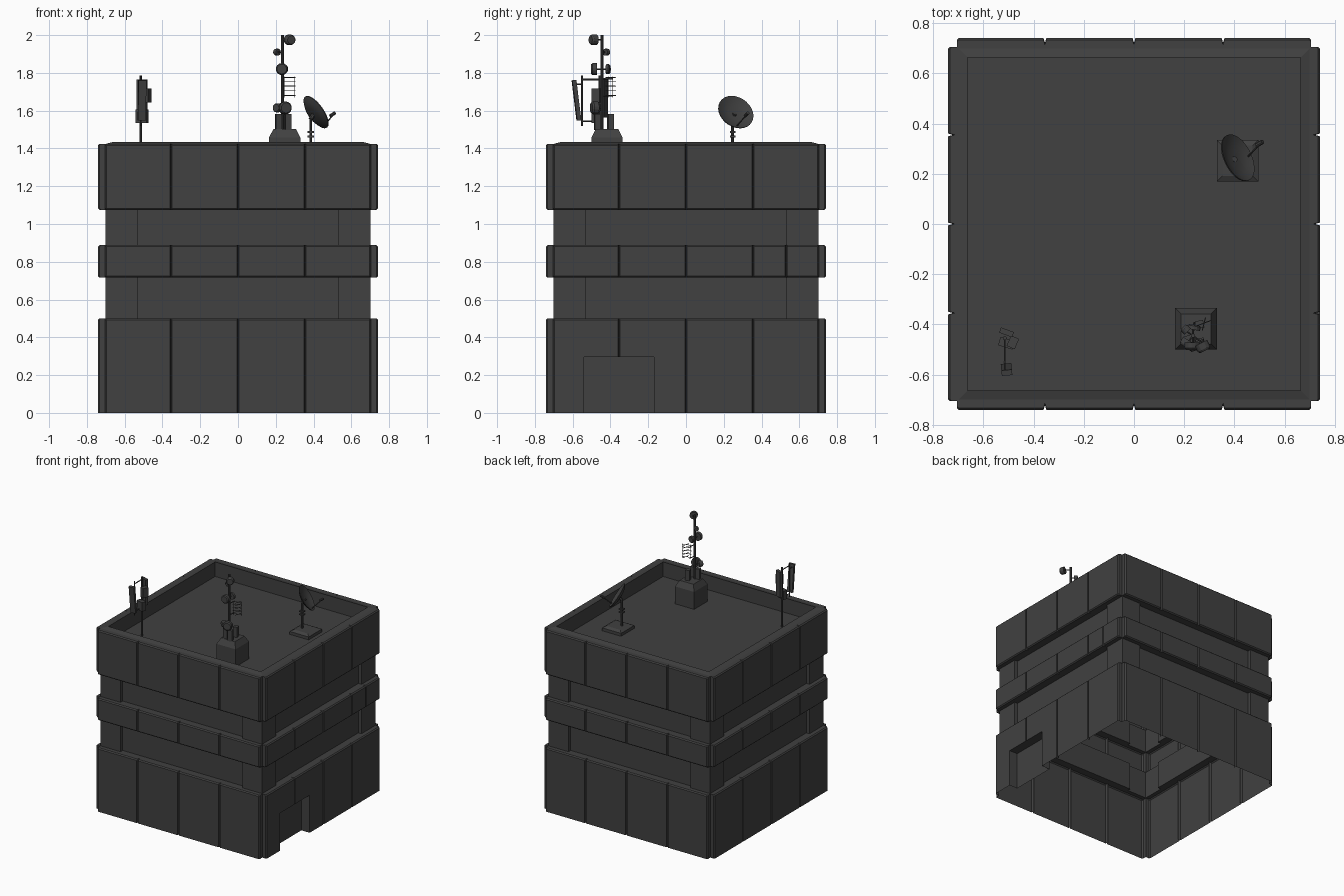
import bpy, bmesh, math
from mathutils import Vector, Matrix

if "Cube" in bpy.data.objects:
    bpy.data.objects.remove(bpy.data.objects["Cube"])

grey = bpy.data.materials.new("dark_grey")
grey.diffuse_color = (0.052, 0.052, 0.052, 1)
grey.use_nodes = True
grey.node_tree.nodes["Principled BSDF"].inputs["Base Color"].default_value = grey.diffuse_color


def finish(name, bm):
    bmesh.ops.recalc_face_normals(bm, faces=bm.faces)
    me = bpy.data.meshes.new(name)
    bm.to_mesh(me)
    bm.free()
    me.materials.append(grey)
    ob = bpy.data.objects.new(name, me)
    bpy.context.collection.objects.link(ob)
    return ob


def frame(pos, axis):
    rot = Vector(axis).to_track_quat('Z', 'Y').to_matrix().to_4x4()
    return Matrix.Translation(pos) @ rot


def rod(bm, a, b, r, n=8, r2=None):
    a, b = Vector(a), Vector(b)
    bmesh.ops.create_cone(bm, cap_ends=True, segments=n, radius1=r,
                          radius2=r if r2 is None else r2, depth=(b - a).length,
                          matrix=frame((a + b) / 2, b - a))


def box(bm, c, s, turn=0, tilt=0):
    m = (Matrix.Translation(c) @ Matrix.Rotation(turn, 4, 'Z')
         @ Matrix.Rotation(tilt, 4, 'X') @ Matrix.Diagonal((*s, 1)))
    bmesh.ops.create_cube(bm, size=1, matrix=m)


def drum(bm, c, axis, r, t):
    d = Vector(axis).normalized() * t / 2
    c = Vector(c)
    rod(bm, c - d, c + d * 0.5, r, 14)
    rod(bm, c + d * 0.5, c + d, r, 14, r * 0.8)


# ---------- building shell: plan outlines lofted upwards ----------
SEAMS = (-.355, 0, .355)


def four_sides(side_of):
    pts = []
    for k in range(4):
        for x, y in side_of(k):
            for _ in range(k):
                x, y = -y, x
            pts.append((x, y))
    return pts


def panel_plan(r, door=False, extra=False):
    def side(k):
        p = [(-.705, -.705), (-.705, -r + .008), (-.697, -r)]
        seams = SEAMS + ((.53,) if extra and k == 1 else ())
        for s in seams:
            if door and k == 1 and s == -.355:      # recessed doorway
                p += [(-.54, -r), (-.54, -.67), (-.17, -.67), (-.17, -r)]
            else:                                   # groove between panels
                p += [(s - .006, -r), (s, -r + .02), (s + .006, -r)]
        return p + [(.697, -r), (.705, -r + .008)]
    return four_sides(side)


def window_plan():
    return four_sides(lambda k: [(-.702, -.702), (-.53, -.702), (-.53, -.675),
                                 (.53, -.675), (.53, -.702)])


def square(h):
    return [(-h, -h), (h, -h), (h, h), (-h, h)]


def loop(bm, plan, z):
    vs = [bm.verts.new((x, y, z)) for x, y in plan]
    for i in range(len(vs)):
        bm.edges.new((vs[i - 1], vs[i]))
    return vs


def loft(bm, a, b):
    for i in range(len(a)):
        bm.faces.new((a[i - 1], a[i], b[i], b[i - 1]))


def ledge(bm, a, b):
    edges = [bm.edges.get((v[i - 1], v[i])) for v in (a, b) for i in range(len(v))]
    bmesh.ops.triangle_fill(bm, use_beauty=True, use_dissolve=False,
                            edges=edges, normal=(0, 0, 1))


R, B = .742, .008
bm = bmesh.new()


def band(z0, z1, extra=False, bevel_low=True):
    rings = [(R - B, z0), (R, z0 + B)] if bevel_low else [(R, z0)]
    rings += [(R, z1 - B), (R - B, z1)]
    ls = [loop(bm, panel_plan(r, extra=extra), z) for r, z in rings]
    for a, b in zip(ls, ls[1:]):
        loft(bm, a, b)
    return ls[0], ls[-1]


def windows(z0, z1):
    a, b = loop(bm, window_plan(), z0), loop(bm, window_plan(), z1)
    loft(bm, a, b)
    return a, b


# ground floor with doorway
low0 = loop(bm, panel_plan(R, door=True), 0)
low1 = loop(bm, panel_plan(R, door=True), .295)
loft(bm, low0, low1)
lintel = [v for v in low1 if v.co.x > .6 and
          min(abs(v.co.y + .54), abs(v.co.y + .17)) < .001]
bm.faces.new(lintel)

_, g1 = band(.295, .5, bevel_low=False)
w0, w1 = windows(.5, .717)
m0, m1 = band(.717, .888, extra=True)
x0, x1 = windows(.888, 1.075)
t0, t1 = band(1.075, 1.424)
for a, b in ((g1, w0), (w1, m0), (m1, x0), (x1, t0)):
    ledge(bm, a, b)

# parapet and roof deck
p = [loop(bm, square(h), z) for h, z in ((.70, 1.424), (.663, 1.434), (.663, 1.32))]
ledge(bm, t1, p[0])
loft(bm, p[0], p[1])
loft(bm, p[1], p[2])
bm.faces.new(p[2])
finish("building_shell", bm)


# ---------- chamfered roof plinths ----------
def plinth(name, cx, cy, z1, ch):
    bm = bmesh.new()
    ls = [loop(bm, [(cx + x, cy + y) for x, y in square(h)], z)
          for h, z in ((.083, 1.32), (.083, z1 - ch), (.06, z1))]
    loft(bm, ls[0], ls[1])
    loft(bm, ls[1], ls[2])
    bm.faces.new(ls[2])
    finish(name, bm)


plinth("mast_plinth", .247, -.418, 1.502, .045)
plinth("dish_plinth", .413, .252, 1.355, .012)

# ---------- central mast ----------
MX, MY = .235, -.445
bm = bmesh.new()
rod(bm, (MX, MY, 1.5), (MX, MY, 2.0), .008, 10)
for z, q in ((1.975, (.275, -.475)), (1.91, (.205, -.425)), (1.82, (.235, -.5)),
             (1.82, (.235, -.405)), (1.615, (.25, -.48)), (1.615, (.21, -.48)),
             (1.77, (.24, -.39)), (1.68, (.24, -.39))):
    rod(bm, (MX, MY, z), (*q, z), .004, 6)
finish("mast", bm)

bm = bmesh.new()
drum(bm, (.275, -.49, 1.975), (.5, -1, 0), .028, .035)
drum(bm, (.205, -.42, 1.91), (-.7, .7, 0), .018, .025)
drum(bm, (.232, -.487, 1.82), (0, -1, 0), .032, .03)
drum(bm, (.24, -.412, 1.82), (.2, 1, 0), .026, .02)
drum(bm, (.25, -.485, 1.615), (.3, -1, 0), .034, .035)
drum(bm, (.208, -.475, 1.615), (-.6, -1, 0), .024, .03)
finish("mast_drums", bm)

bm = bmesh.new()
for x, y in ((.215, -.46), (.265, -.47), (.262, -.40)):
    box(bm, (x, y, 1.54), (.032, .03, .085), .2)
finish("mast_cabinets", bm)

# wire antenna beside the mast
bm = bmesh.new()
for z in (1.68, 1.705, 1.73, 1.755, 1.775):
    rod(bm, (.24, -.41, z), (.305, -.385, z), .002, 5)
    rod(bm, (.272, -.425, z), (.285, -.372, z), .002, 5)
for x, y in ((.245, -.408), (.30, -.387)):
    rod(bm, (x, y, 1.67), (x, y, 1.78), .002, 5)
finish("wire_antenna", bm)

# ---------- satellite dish ----------
N = Vector((.76, .38, .53)).normalized()
C = Vector((.41, .262, 1.59))
bm = bmesh.new()
prof = [(.04, -.02), (.075, -.013), (.1, .002), (.1, .007), (.07, -.007), (.035, -.014)]
mat = frame(C, N)
rings = []
for r, z in prof:
    rings.append(loop(bm, [(r * math.cos(i * math.tau / 28), r * math.sin(i * math.tau / 28))
                           for i in range(28)], z))
for a, b in zip(rings, rings[1:]):
    loft(bm, a, b)
bm.faces.new(rings[0])
bm.faces.new(rings[-1])
bmesh.ops.transform(bm, matrix=mat, verts=bm.verts)
dish = finish("dish_bowl", bm)
bpy.context.view_layer.objects.active = dish
dish.select_set(True)
bpy.ops.object.shade_smooth_by_angle(angle=math.radians(40))

bm = bmesh.new()
rod(bm, (.385, .247, 1.34), (.385, .247, 1.56), .008, 10)
rod(bm, (.385, .247, 1.555), C - N * .01, .012, 8)
for z in (1.463, 1.487):
    box(bm, (.385, .247, z), (.034, .03, .009))
rod(bm, (.455, .27, 1.52), (.505, .322, 1.58), .004, 6)
rod(bm, (.488, .313, 1.572), (.513, .328, 1.588), .009, 8)
finish("dish_stand_and_feed", bm)

# ---------- corner panel antenna ----------
AX, AY = -.515, -.455
bm = bmesh.new()
rod(bm, (AX, AY, 1.32), (AX, AY, 1.785), .008, 10)
rod(bm, (AX, -.55, 1.52), (AX, -.55, 1.785), .005, 8)
for z in (1.545, 1.765):
    rod(bm, (AX, AY, z), (AX, -.55, z), .004, 6)
rod(bm, (AX, -.55, 1.74), (AX, -.59, 1.74), .004, 6)
rod(bm, (AX, -.55, 1.57), (AX, -.575, 1.57), .004, 6)
finish("antenna_pole", bm)

bm = bmesh.new()
box(bm, (-.508, -.58, 1.655), (.042, .022, .215), .1, math.radians(7))
box(bm, (-.508, -.432, 1.665), (.055, .022, .2), -.35)
box(bm, (-.483, -.472, 1.68), (.035, .045, .075), -.4)
box(bm, (-.508, -.475, 1.57), (.06, .035, .07), -.3)
finish("antenna_panels", bm)
